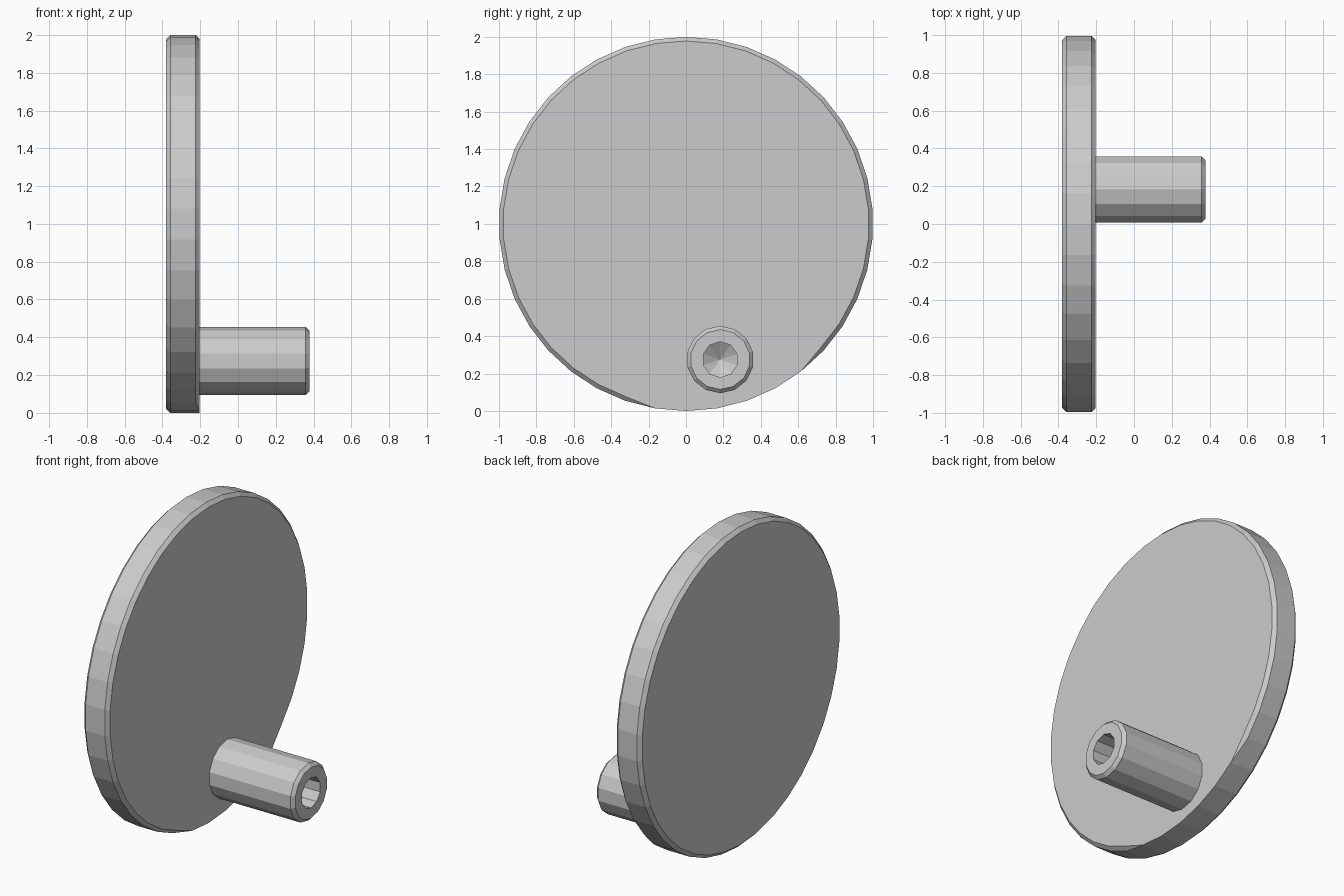
import bpy, bmesh
from math import sin, cos, pi

if "Cube" in bpy.data.objects:
    bpy.data.objects.remove(bpy.data.objects["Cube"])


def make_lathe(name, rings, sides, cy, cz):
    """Solid along x; rings = [(x, radius or radius function of index)], angle 0 points down."""
    bm = bmesh.new()
    loops = []
    for x, r in rings:
        loop = []
        for i in range(sides):
            a = 2 * pi * i / sides
            rad = r(i) if callable(r) else r
            loop.append(bm.verts.new((x(i) if callable(x) else x,
                                      cy + rad * sin(a), cz - rad * cos(a))))
        loops.append(loop)
    for lo, hi in zip(loops, loops[1:]):
        for i in range(sides):
            j = (i + 1) % sides
            bm.faces.new((lo[i], lo[j], hi[j], hi[i]))
    bm.faces.new(loops[0][::-1])
    bm.faces.new(loops[-1])
    # merge rings where the chamfer fades to nothing
    bmesh.ops.remove_doubles(bm, verts=bm.verts, dist=0.0005)
    bmesh.ops.recalc_face_normals(bm, faces=bm.faces)
    me = bpy.data.meshes.new(name)
    bm.to_mesh(me)
    bm.free()
    ob = bpy.data.objects.new(name, me)
    bpy.context.collection.objects.link(ob)
    return ob


# Disc: chamfered rim, the front chamfer vanishes next to the handle
N, C = 38, 0.022
sharp = {N - 1, 0, 1, 2, 3, 4}


def cham(i):
    return 0.0 if i in sharp else C


make_lathe("disc", [
    (-0.38, 1 - C),
    (-0.38 + C, 1.0),
    (lambda i: -0.203 - cham(i), 1.0),
    (-0.203, lambda i: 1 - cham(i)),
], N, 0, 1)

# Handle peg with chamfered tip
PY, PZ = 0.183, 0.275
peg = make_lathe("handle_peg", [
    (-0.22, 0.18), (0.358, 0.18), (0.378, 0.16)], 14, PY, PZ)

# Blind drilled bore with a conical bottom
bore = make_lathe("bore_cutter", [
    (-0.06, 0.002), (0.0, 0.095), (0.5, 0.095)], 10, PY, PZ)
bore.hide_render = True
bore.hide_viewport = True
mod = peg.modifiers.new("bore", 'BOOLEAN')
mod.operation = 'DIFFERENCE'
mod.solver = 'EXACT'
mod.object = bore
